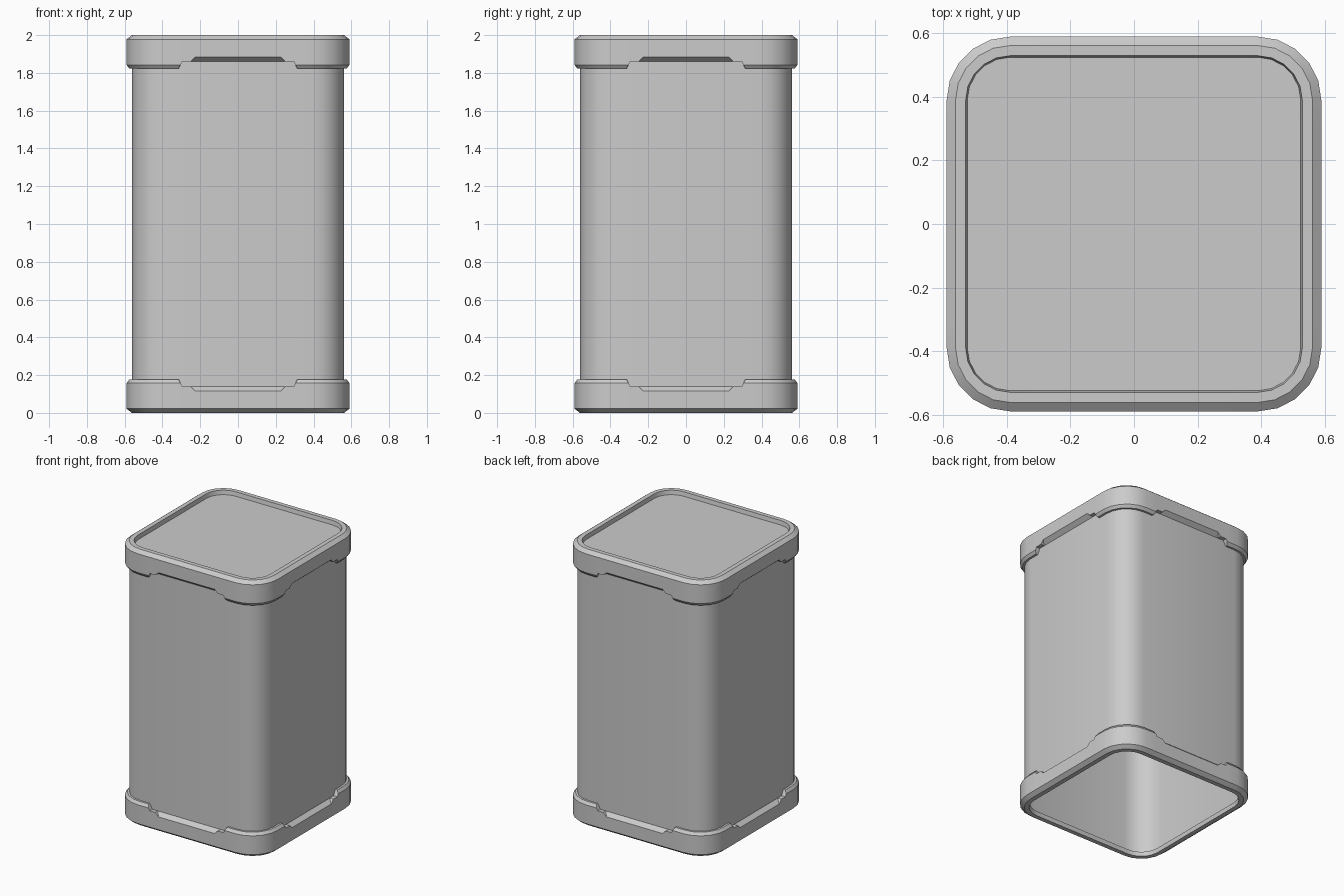
import bpy, bmesh
from math import sin, cos, pi

if "Cube" in bpy.data.objects:
    bpy.data.objects.remove(bpy.data.objects["Cube"])

CORE = 0.39      # centre of the corner arcs
SEGS = 5         # segments per rounded corner
HEIGHT = 2.0


def ring(half, half_side):
    """Rounded square ring; half_side lists (t, z) from corner to middle of a side."""
    zc = half_side[0][1]
    side = [(-t, -half, z) for t, z in half_side]
    side += [(t, -half, z) for t, z in reversed(half_side)]
    r = half - CORE
    for i in range(1, SEGS):
        a = -pi / 2 + i * pi / 2 / SEGS
        side.append((CORE + r * cos(a), -CORE + r * sin(a), zc))
    pts = []
    for k in range(4):
        c, s = [(1, 0), (0, 1), (-1, 0), (0, -1)][k]
        pts += [(x * c - y * s, x * s + y * c, z) for x, y, z in side]
    return pts


def flat(half, z, ts=(CORE,)):
    return ring(half, [(t, z) for t in ts])


def loft(name, rings, flip=False, cap_first=False):
    """Skin a stack of rings into one object."""
    bm = bmesh.new()
    rows = [[bm.verts.new((x, y, HEIGHT - z if flip else z)) for x, y, z in r]
            for r in rings]
    n = len(rows[0])
    for a, b in zip(rows, rows[1:]):
        for j in range(n):
            k = (j + 1) % n
            bm.faces.new((a[j], a[k], b[k], b[j]))
    if cap_first:
        bm.faces.new(list(reversed(rows[0])))
    if flip:
        bmesh.ops.reverse_faces(bm, faces=bm.faces[:])
    bmesh.ops.remove_doubles(bm, verts=bm.verts[:], dist=0.0005)
    mesh = bpy.data.meshes.new(name)
    bm.to_mesh(mesh)
    bm.free()
    ob = bpy.data.objects.new(name, mesh)
    bpy.context.collection.objects.link(ob)
    bpy.ops.object.select_all(action='DESELECT')
    ob.select_set(True)
    bpy.context.view_layer.objects.active = ob
    bpy.ops.object.shade_smooth_by_angle(angle=pi / 6)
    return ob


# Collar profile: recessed lip, rim, chamfer, wall, then the notched ledge
stations = (CORE, 0.305, 0.295, 0.25, 0.225)
collar = [
    flat(0.525, 0.03, stations),
    flat(0.53, 0.0, stations),
    flat(0.562, 0.0, stations),
    flat(0.59, 0.022, stations),
    ring(0.59, [(CORE, 0.158), (0.305, 0.158), (0.295, 0.14), (0.25, 0.14), (0.225, 0.115)]),
    ring(0.575, [(CORE, 0.178), (0.315, 0.178), (0.295, 0.14), (0.25, 0.14), (0.2375, 0.1275)]),
    ring(0.56, [(CORE, 0.178), (0.315, 0.178), (0.295, 0.14), (0.25, 0.14), (0.25, 0.14)]),
]

# Hollow body, open at the bottom
loft("body_wall", [flat(0.56, 0.025), flat(0.56, HEIGHT - 0.025)])
# Bottom collar is open, top collar carries the recessed lid panel
loft("bottom_collar", collar)
loft("top_collar", collar, flip=True, cap_first=True)
